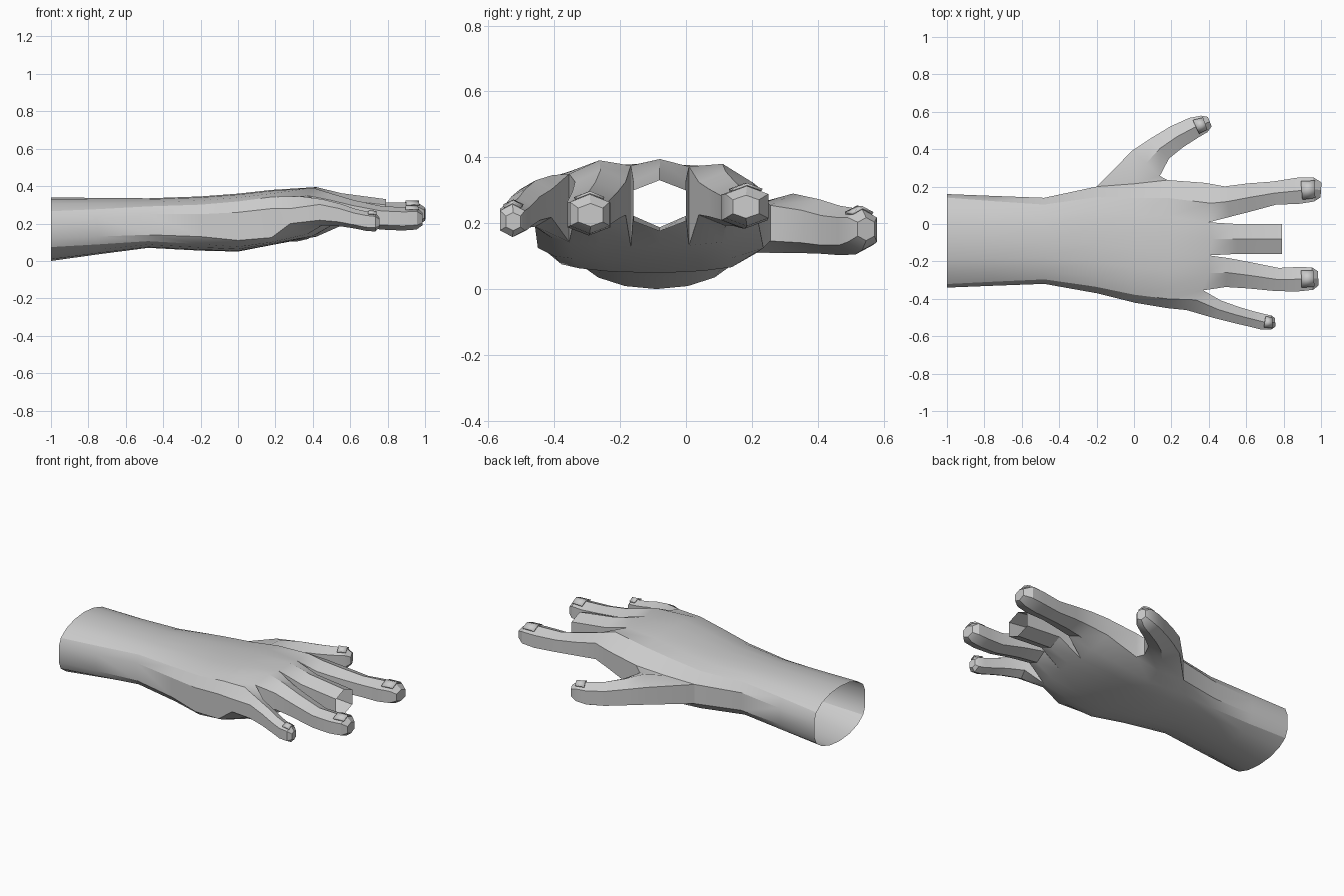
import bpy, bmesh, math
from mathutils import Vector

if "Cube" in bpy.data.objects:
    bpy.data.objects.remove(bpy.data.objects["Cube"])

skin = bpy.data.materials.new("pale grey")
skin.use_nodes = True
colour = (0.6, 0.6, 0.6, 1)
skin.diffuse_color = colour
skin.node_tree.nodes["Principled BSDF"].inputs["Base Color"].default_value = colour

hand = bmesh.new()
nails = bmesh.new()


def make_object(name, bm):
    bmesh.ops.recalc_face_normals(bm, faces=bm.faces)
    mesh = bpy.data.meshes.new(name)
    bm.to_mesh(mesh)
    bm.free()
    mesh.materials.append(skin)
    obj = bpy.data.objects.new(name, mesh)
    bpy.context.collection.objects.link(obj)
    bpy.ops.object.select_all(action="DESELECT")
    obj.select_set(True)
    bpy.context.view_layer.objects.active = obj
    bpy.ops.object.shade_smooth_by_angle(angle=math.radians(30))
    return obj


def bridge(a, b):
    """Join two closed rings of the same length with quads."""
    n = len(a)
    for i in range(n):
        j = (i + 1) % n
        hand.faces.new((a[i], a[j], b[j], b[i]))


def finger(root, path, nail=True):
    """Extrude a six-sided finger from a root loop along (x, y, z, width, height)."""
    rings = [root]
    for i, (x, y, z, w, h) in enumerate(path):
        p, q = path[max(i - 1, 0)], path[min(i + 1, len(path) - 1)]
        along = Vector((q[0] - p[0], q[1] - p[1], 0)).normalized()
        across = Vector((-along.y, along.x, 0))
        ring = []
        for s, up in ((-1, .6), (0, 1), (1, .6), (1, -.6), (0, -1), (-1, -.6)):
            ring.append(hand.verts.new(
                Vector((x, y, z)) + across * s * w / 2 + Vector((0, 0, up * h / 2))))
        bridge(rings[-1], ring)
        rings.append(ring)
    if nail:
        hand.faces.new(rings[-1])
        a, b = rings[-3], rings[-2]
        rows = []
        for t in (.2, 1.1):
            row = [a[k].co.lerp(b[k].co, t) for k in range(3)]
            row = [row[1].lerp(c, .7) + Vector((0, 0, .005)) for c in row]
            rows.append([nails.verts.new(c) for c in row])
        for k in range(2):
            nails.faces.new((rows[0][k], rows[0][k + 1], rows[1][k + 1], rows[1][k]))


# Forearm and palm: x, right edge, left edge, top, side top, side bottom, bottom
sections = [
    (-1, -.34, .16, .34, .22, .12, 0),
    (-.75, -.33, .15, .337, .23, .13, .035),
    (-.48, -.32, .14, .335, .25, .14, .07),
    (-.2, -.37, .2, .345, .25, .13, .055),
    (0, -.42, .215, .36, .26, .11, .05),
    (.18, -.45, .235, .38, .28, .125, .085),
    (.4, -.46, .22, .395, .31, .2, .13),
]
knuckle_t = [0, .08, .155, .29, .43, .56, .69, .84, 1]
knuckle_x = [.28, .33, .37, .4, .4, .42, .4, .41, .38]
knuckle_drop = [.03, .02, .03, .0, .02, 0, .02, 0, 0]

tops, bottoms = [], []
for i, (x, y0, y1, top, side_top, side_bottom, bottom) in enumerate(sections):
    blend = i / (len(sections) - 1)
    power = 2 + .5 * blend
    last = i == len(sections) - 1
    upper, lower = [], []
    for k in range(9):
        round_t = (1 - math.cos(math.pi * k / 8)) / 2
        t = round_t + (knuckle_t[k] - round_t) * blend
        f = max(0, 1 - abs(2 * t - 1) ** power) ** (1 / power)
        px = knuckle_x[k] if last else x
        drop = knuckle_drop[k] if last else 0
        y = y0 + t * (y1 - y0)
        upper.append(hand.verts.new((px, y, side_top + (top - side_top) * f - drop)))
        lower.append(hand.verts.new((px, y, side_bottom + (bottom - side_bottom) * f)))
    tops.append(upper)
    bottoms.append(lower)

thumb_from, thumb_to = 3, 5
for i in range(len(sections) - 1):
    for rows in (tops, bottoms):
        for k in range(8):
            hand.faces.new((rows[i][k], rows[i][k + 1], rows[i + 1][k + 1], rows[i + 1][k]))
    for k in (0, 8):
        if k == 8 and thumb_from <= i < thumb_to:
            continue  # opening for the thumb
        hand.faces.new((tops[i][k], tops[i + 1][k], bottoms[i + 1][k], bottoms[i][k]))

# Four fingers, each grown from three columns of the knuckle row
little = [(.45, -.457, .26, .1, .14), (.55, -.487, .245, .09, .12),
          (.63, -.508, .225, .085, .105), (.69, -.523, .212, .085, .105),
          (.735, -.527, .208, .075, .1), (.755, -.525, .205, .045, .055)]
ring = [(.5, -.26, .275, .155, .17), (.62, -.275, .255, .14, .14),
        (.77, -.297, .23, .125, .125), (.88, -.295, .225, .13, .125),
        (.955, -.292, .228, .12, .12), (.985, -.29, .225, .075, .07)]
middle = [(.55, -.08, .275, .16, .175), (.79, -.08, .253, .16, .155)]
index = [(.5, .12, .275, .165, .165), (.62, .143, .262, .15, .14),
         (.75, .165, .248, .125, .125), (.88, .178, .248, .14, .13),
         (.96, .185, .252, .13, .122), (1, .182, .25, .08, .07)]
for n, path in enumerate((little, ring, middle, index)):
    cols = slice(2 * n, 2 * n + 3)
    root = tops[-1][cols] + bottoms[-1][cols][::-1]
    finger(root, path, nail=path is not middle)

# Thumb grown from the side of the palm
side = range(thumb_to, thumb_from - 1, -1)
root = [tops[i][8] for i in side] + [bottoms[i][8] for i in reversed(side)]
thumb = [(.065, .325, .2, .2, .18), (.14, .405, .19, .145, .165),
         (.23, .467, .178, .13, .15), (.32, .515, .175, .115, .14),
         (.375, .535, .18, .095, .125), (.405, .547, .182, .055, .07)]
finger(root, thumb)

make_object("hand", hand)
plates = make_object("fingernails", nails)
thickness = plates.modifiers.new("thickness", "SOLIDIFY")
thickness.thickness = .008
thickness.offset = 0
